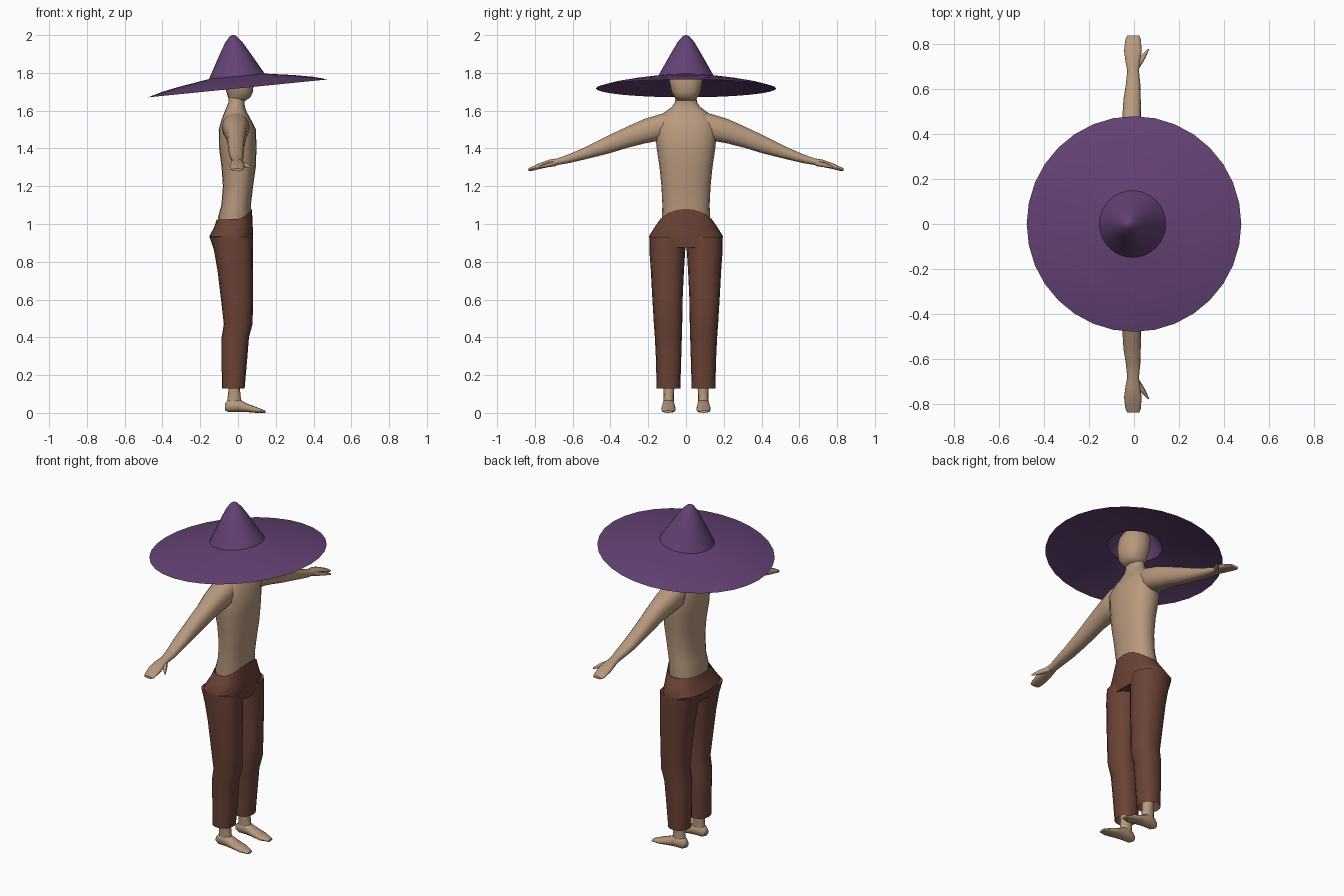
import bpy, bmesh, math
from mathutils import Matrix


def material(name, rgb):
    m = bpy.data.materials.new(name)
    m.diffuse_color = (*rgb, 1)
    return m


SKIN = material("tan skin", (0.48, 0.32, 0.21))
PANTS = material("brown cloth", (0.145, 0.055, 0.037))
PURPLE = material("purple felt", (0.127, 0.054, 0.174))


def finish(bm, name, mat, angle=50, normals=True):
    if normals:
        bmesh.ops.recalc_face_normals(bm, faces=bm.faces)
    me = bpy.data.meshes.new(name)
    bm.to_mesh(me)
    bm.free()
    ob = bpy.data.objects.new(name, me)
    bpy.context.collection.objects.link(ob)
    me.materials.append(mat)
    bpy.ops.object.select_all(action='DESELECT')
    ob.select_set(True)
    bpy.context.view_layer.objects.active = ob
    bpy.ops.object.shade_smooth_by_angle(angle=math.radians(angle))
    return ob


def loft(name, mat, axis, rings, side=1, n=16, power=2.3, cap=(True, True), top=None):
    """Rings are (position on axis, a0, a1, b0, b1); a and b are the other two axes in order."""
    bm = bmesh.new()
    loops = []
    for i, (t, a0, a1, b0, b1) in enumerate(rings):
        loop = []
        for k in range(n):
            u = 2 * math.pi * k / n
            c, s = math.cos(u), math.sin(u)
            a = (a0 + a1) / 2 + (a1 - a0) / 2 * math.copysign(abs(c) ** (2 / power), c)
            b = (b0 + b1) / 2 + (b1 - b0) / 2 * math.copysign(abs(s) ** (2 / power), s)
            p = {'x': (t, a, b), 'y': (a, t, b), 'z': (a, b, t)}[axis]
            lift = top(c) if top and i == len(rings) - 1 else 0
            loop.append(bm.verts.new((p[0], p[1] * side, p[2] + lift)))
        loops.append(loop)
    for lo, hi in zip(loops, loops[1:]):
        for k in range(n):
            j = (k + 1) % n
            bm.faces.new((lo[k], lo[j], hi[j], hi[k]))
    if cap[0]:
        bm.faces.new(loops[0][::-1])
    if cap[1]:
        bm.faces.new(loops[-1])
    return finish(bm, name, mat)


def upright(rows):
    """Rows (z, back, front, half width), symmetric left to right."""
    return [(z, x0, x1, -w, w) for z, x0, x1, w in rows]


# Torso with sloping shoulders and lower neck
loft("torso", SKIN, 'z', upright([
    (0.96, -0.10, 0.06, 0.12), (1.04, -0.105, 0.068, 0.128), (1.10, -0.088, 0.068, 0.125),
    (1.20, -0.08, 0.08, 0.13), (1.30, -0.087, 0.094, 0.14), (1.40, -0.10, 0.098, 0.155),
    (1.50, -0.102, 0.095, 0.165), (1.55, -0.088, 0.07, 0.155), (1.59, -0.073, 0.048, 0.115),
    (1.62, -0.06, 0.036, 0.075), (1.645, -0.05, 0.035, 0.058), (1.68, -0.05, 0.04, 0.055)]), n=20)

# Head, its top hidden in the hat
loft("head", SKIN, 'z', upright([
    (1.655, -0.048, 0.045, 0.05), (1.675, -0.054, 0.068, 0.064), (1.70, -0.062, 0.079, 0.078),
    (1.76, -0.078, 0.084, 0.09), (1.82, -0.085, 0.075, 0.085), (1.87, -0.068, 0.045, 0.055),
    (1.89, -0.04, 0.015, 0.025)]), n=20)

# Hips of the trousers, the waist edge rising at the front
loft("trouser_hips", PANTS, 'z', upright([
    (0.875, -0.125, 0.076, 0.18), (0.935, -0.152, 0.08, 0.196), (0.985, -0.125, 0.078, 0.165),
    (1.025, -0.112, 0.074, 0.137)]), n=24, cap=(True, False),
    top=lambda c: 0.055 * max(0, c) ** 2)

for side, label in ((1, "left"), (-1, "right")):
    # Trouser leg, open at the cuff
    loft(label + "_trouser_leg", PANTS, 'z', [
        (0.13, -0.085, 0.035, 0.03, 0.155), (0.30, -0.087, 0.05, 0.025, 0.16),
        (0.40, -0.087, 0.058, 0.022, 0.165), (0.47, -0.075, 0.077, 0.02, 0.17),
        (0.60, -0.09, 0.08, 0.018, 0.178), (0.75, -0.108, 0.08, 0.011, 0.186),
        (0.86, -0.127, 0.08, 0.004, 0.194), (0.93, -0.15, 0.079, 0.0, 0.194)],
        side, cap=(False, True))
    # Ankle and foot
    loft(label + "_ankle", SKIN, 'z', [
        (0.03, -0.06, 0.025, 0.066, 0.118), (0.08, -0.055, 0.015, 0.064, 0.118),
        (0.13, -0.05, 0.01, 0.062, 0.12), (0.22, -0.055, 0.015, 0.055, 0.125)], side, n=12)
    loft(label + "_foot", SKIN, 'x', [
        (-0.07, 0.075, 0.11, 0.015, 0.05), (-0.05, 0.065, 0.12, 0.005, 0.072),
        (0.0, 0.06, 0.125, 0.006, 0.075), (0.05, 0.056, 0.13, 0.004, 0.048),
        (0.10, 0.056, 0.13, 0.0, 0.03), (0.145, 0.075, 0.115, 0.0, 0.012)], side, n=12)
    # Arm tapering to a flat hand
    loft(label + "_arm", SKIN, 'y', [
        (0.06, -0.06, 0.04, 1.50, 1.60), (0.14, -0.085, 0.06, 1.44, 1.582),
        (0.22, -0.073, 0.05, 1.425, 1.558), (0.30, -0.06, 0.044, 1.405, 1.522),
        (0.40, -0.055, 0.036, 1.375, 1.475), (0.47, -0.052, 0.032, 1.357, 1.44),
        (0.55, -0.047, 0.03, 1.338, 1.40), (0.62, -0.036, 0.028, 1.322, 1.37),
        (0.68, -0.03, 0.022, 1.312, 1.348), (0.72, -0.038, 0.028, 1.302, 1.342),
        (0.77, -0.044, 0.034, 1.292, 1.325), (0.82, -0.038, 0.03, 1.28, 1.302),
        (0.835, -0.03, 0.024, 1.28, 1.294)], side, n=14)
    # Thumb
    loft(label + "_thumb", SKIN, 'y', [
        (0.685, -0.01, 0.02, 1.307, 1.338), (0.735, 0.02, 0.05, 1.30, 1.325),
        (0.775, 0.06, 0.068, 1.296, 1.306)], side, n=8)

# Hat: one thin turned surface, tilted up towards the front of the figure
profile = [(0.478, 0), (0.40, 0.022), (0.30, 0.041), (0.148, 0.064), (0.125, 0.105),
           (0.10, 0.150), (0.07, 0.203), (0.045, 0.245), (0.02, 0.275), (0.008, 0.282)]
bm = bmesh.new()
N = 32
rows = [[bm.verts.new((r * math.cos(2 * math.pi * k / N), r * math.sin(2 * math.pi * k / N), h))
         for k in range(N)] for r, h in profile]
for lo, hi in zip(rows, rows[1:]):
    for k in range(N):
        j = (k + 1) % N
        bm.faces.new((lo[k], lo[j], hi[j], hi[k]))
tip = bm.verts.new((0, 0, 0.2835))
for k in range(N):
    bm.faces.new((rows[-1][k], rows[-1][(k + 1) % N], tip))
bm.transform(Matrix.Translation((0, 0, 1.718)) @ Matrix.Rotation(math.radians(-5.7), 4, 'Y'))
finish(bm, "hat", PURPLE, angle=40, normals=False)
